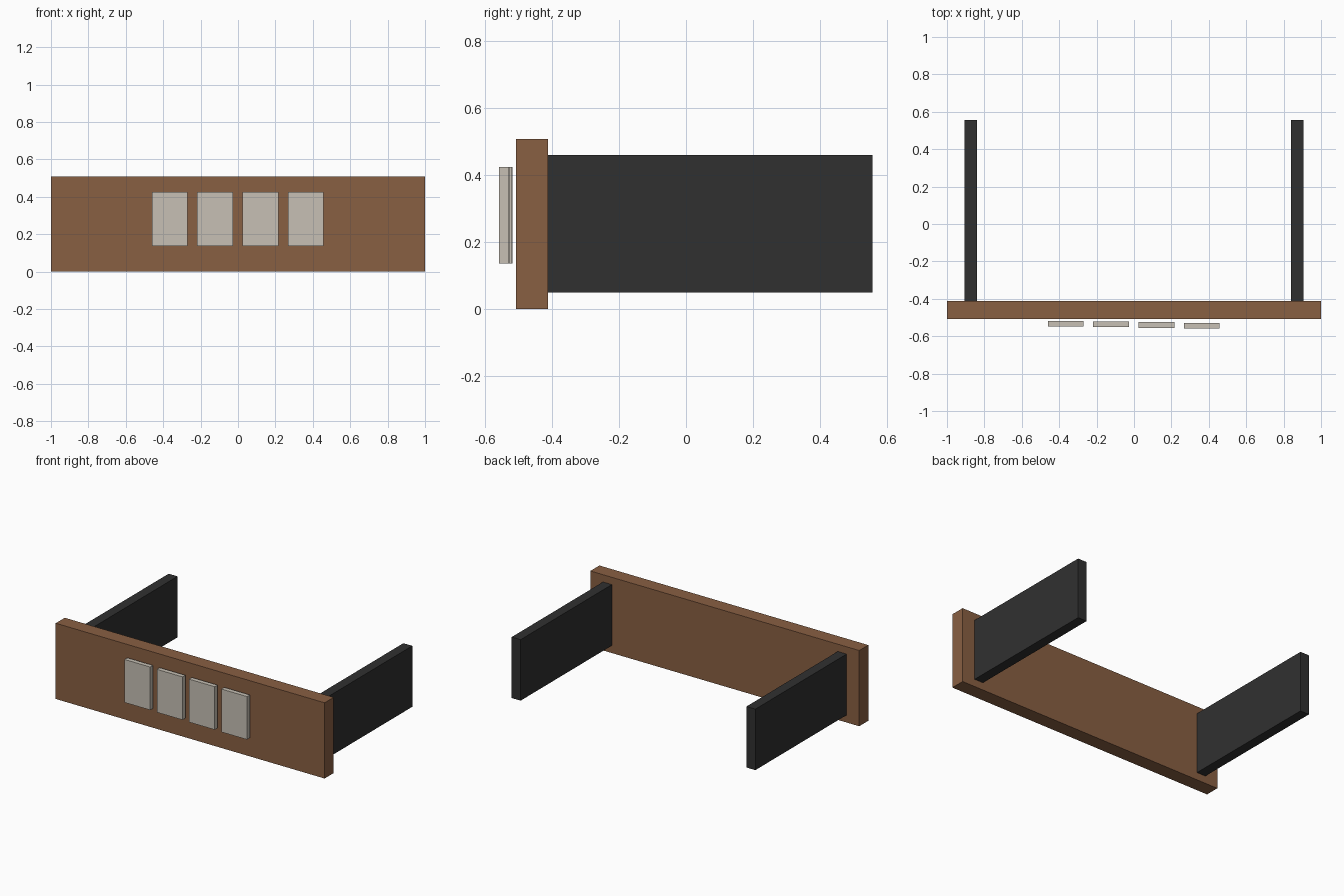
import bpy

if "Cube" in bpy.data.objects:
    bpy.data.objects.remove(bpy.data.objects["Cube"])


def material(name, color):
    m = bpy.data.materials.new(name)
    m.diffuse_color = color
    m.use_nodes = True
    m.node_tree.nodes["Principled BSDF"].inputs["Base Color"].default_value = m.diffuse_color
    return m


def box(name, x, y, z, mat):
    """Box from (min, max) ranges on each axis."""
    ranges = (x, y, z)
    bpy.ops.mesh.primitive_cube_add(size=1, location=[(a + b) / 2 for a, b in ranges])
    ob = bpy.context.object
    ob.name = name
    ob.scale = [b - a for a, b in ranges]
    bpy.ops.object.transform_apply(location=False, rotation=False, scale=True)
    ob.data.materials.append(mat)
    return ob


wood = material("brown_wood", (0.25, 0.115, 0.055, 1))
dark = material("dark_metal", (0.03, 0.03, 0.03, 1))
pale = material("pale_plate", (0.57, 0.53, 0.46, 1))

# Front board
box("front_board", (-1, 1), (-0.508, -0.412), (0, 0.509), wood)

# Side rails running back from the board
for side, x in (("left", -0.873), ("right", 0.873)):
    box(side + "_rail", (x - 0.033, x + 0.033), (-0.412, 0.557), (0.05, 0.46), dark)

# Row of plates, each standing slightly further forward
for i in range(4):
    x = -0.365 + 0.2425 * i
    y = -0.518 - 0.0035 * i
    box(f"plate_{i + 1}", (x - 0.0955, x + 0.0955), (y - 0.03, y), (0.136, 0.425), pale)
